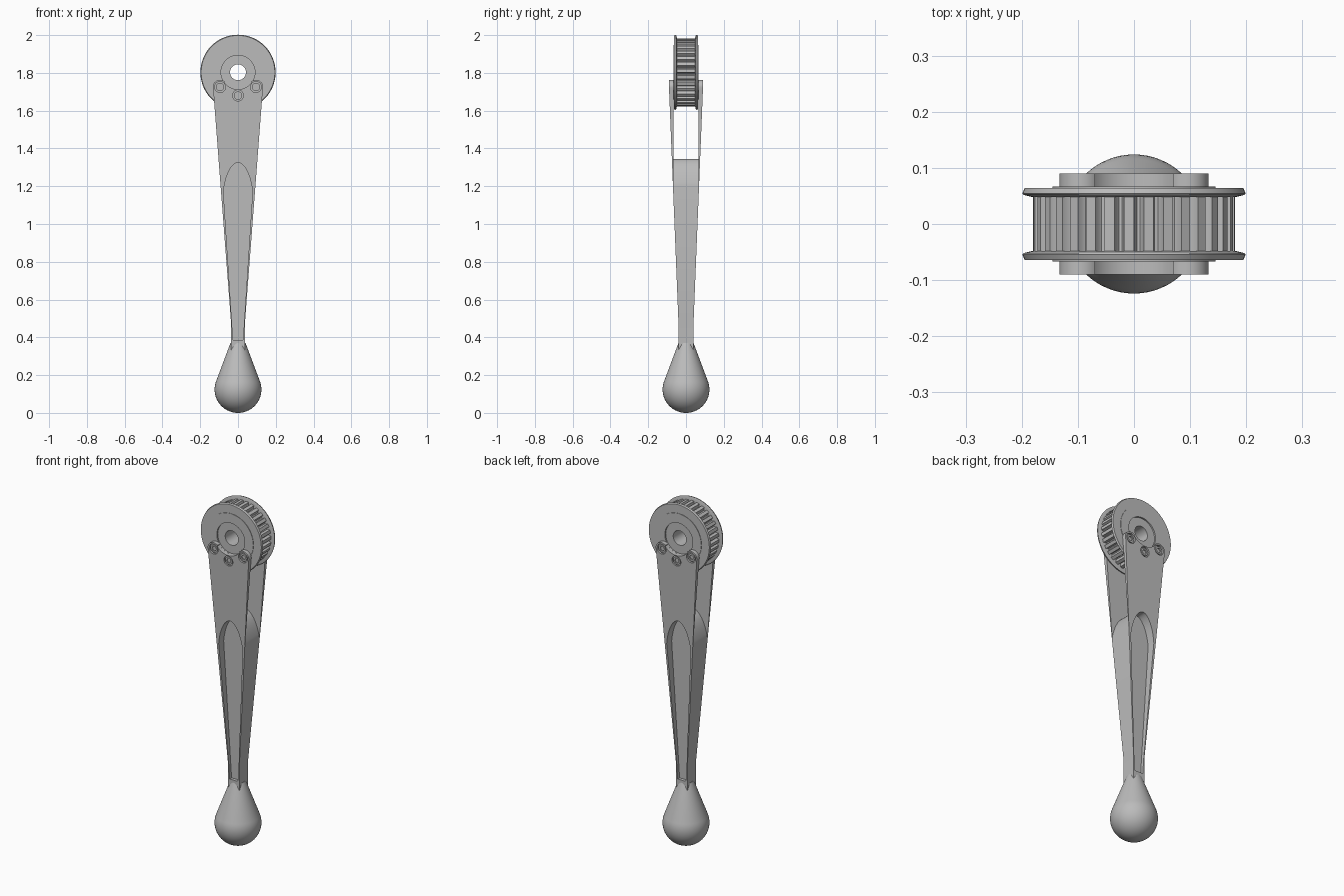
import bpy, bmesh, math
from mathutils import Matrix, Vector
from mathutils.geometry import interpolate_bezier

if "Cube" in bpy.data.objects:
    bpy.data.objects.remove(bpy.data.objects["Cube"])

grey = bpy.data.materials.new("plain grey")
grey.use_nodes = True
grey.diffuse_color = (0.5, 0.5, 0.5, 1)
grey.node_tree.nodes["Principled BSDF"].inputs["Base Color"].default_value = (0.5, 0.5, 0.5, 1)

HUB_Z = 1.803
BORE = 0.042


def finish(name, bm):
    bmesh.ops.recalc_face_normals(bm, faces=bm.faces)
    mesh = bpy.data.meshes.new(name)
    bm.to_mesh(mesh)
    bm.free()
    mesh.materials.append(grey)
    obj = bpy.data.objects.new(name, mesh)
    bpy.context.collection.objects.link(obj)
    return obj


def activate(obj):
    bpy.ops.object.select_all(action='DESELECT')
    obj.select_set(True)
    bpy.context.view_layer.objects.active = obj


def smooth(obj):
    activate(obj)
    bpy.ops.object.shade_smooth_by_angle(angle=math.radians(30))


def prism(name, outline, low, high, along='Y'):
    """Extrude an (a, z) outline along Y or X."""
    bm = bmesh.new()
    place = (lambda a, z: (a, low, z)) if along == 'Y' else (lambda a, z: (low, a, z))
    face = bm.faces.new([bm.verts.new(place(a, z)) for a, z in outline])
    new = bmesh.ops.extrude_face_region(bm, geom=[face])["geom"]
    shift = (0, high - low, 0) if along == 'Y' else (high - low, 0, 0)
    bmesh.ops.translate(bm, vec=shift, verts=[v for v in new if isinstance(v, bmesh.types.BMVert)])
    return finish(name, bm)


def lathe(name, profile, steps=64, closed=False, matrix=Matrix()):
    """Revolve an (r, z) profile around z, then place it."""
    bm = bmesh.new()
    verts = [bm.verts.new((r, 0, z)) for r, z in profile]
    edges = [bm.edges.new(p) for p in zip(verts, verts[1:])]
    if closed:
        edges.append(bm.edges.new((verts[-1], verts[0])))
    bmesh.ops.spin(bm, geom=verts + edges, cent=(0, 0, 0), axis=(0, 0, 1),
                   angle=2 * math.pi, steps=steps)
    bmesh.ops.remove_doubles(bm, verts=bm.verts, dist=0.0001)
    bm.transform(matrix)
    return finish(name, bm)


def boolean(obj, cutter, operation='DIFFERENCE'):
    mod = obj.modifiers.new("cut", 'BOOLEAN')
    mod.operation, mod.solver, mod.object = operation, 'EXACT', cutter
    activate(obj)
    bpy.ops.object.modifier_apply(modifier=mod.name)
    bpy.data.objects.remove(cutter)


def circle(x, z, radius, count=32, start=0.0, end=2 * math.pi):
    return [(x + radius * math.cos(start + (end - start) * i / count),
             z + radius * math.sin(start + (end - start) * i / count)) for i in range(count)]


def arch(half, base, top):
    """Rounded gothic arch from right shoulder over the top to the left."""
    pts = interpolate_bezier(Vector((half, base)), Vector((half * 0.88, base + (top - base) * 0.62)),
                             Vector((half * 0.4, top)), Vector((0, top)), 12)
    right = [(p.x, p.y) for p in pts]
    return right + [(-x, z) for x, z in reversed(right[:-1])]


def facing(x, z, side):
    """Matrix turning a z-axis part outward to the front or back."""
    return Matrix.Translation((x, 0, z)) @ Matrix.Rotation(-side * math.pi / 2, 4, 'X')


# Forked arm: front outline, scalloped around the hub, narrowed by a side wedge
BOLT_RING, BOSS = 0.123, 0.038
bolts = [(-0.095, 1.725), (0, HUB_Z - BOLT_RING), (0.095, 1.725)]
lobe = circle(0.095, 1.725, BOSS, 16, 0, math.radians(140))
scoop = [(x, z) for x, z in circle(0, HUB_Z, 0.09, 24, math.radians(-38), math.radians(-90))]
right = [(0.037, 0.3), (0.037, 0.48), (0.131, 1.71)] + lobe + scoop
arm = prism("forked_arm", right + [(0, HUB_Z - 0.09)] + [(-x, z) for x, z in reversed(right)], -0.2, 0.2)
wedge = [(0.04, 0.2), (0.04, 0.48), (0.09, 1.72), (0.09, 1.9)]
boolean(arm, prism("side_wedge", wedge + [(-y, z) for y, z in reversed(wedge)], -0.3, 0.3, 'X'), 'INTERSECT')

# Fork slot ending in an arched floor
slot = [(-0.3, 2), (0.3, 2), (0.3, 1.165)] + arch(0.096, 1.165, 1.345) + [(-0.3, 1.165)]
boolean(arm, prism("fork_slot", slot, -0.067, 0.067))

# Tapered arched pocket and bolt holes on both faces
pocket = [(-0.026, 0.385), (0.026, 0.385)] + arch(0.077, 1.17, 1.325)
for side in (-1, 1):
    low, high = sorted((side * 0.022, side * 0.2))
    boolean(arm, prism("pocket", pocket, low, high))
    for x, z in bolts:
        low, high = sorted((side * 0.078, side * 0.2))
        boolean(arm, prism("bolt_hole", circle(x, z, 0.029), low, high))
smooth(arm)

# Socket bolts sunk in the arm
for side, label in ((-1, "front"), (1, "back")):
    for i, (x, z) in enumerate(bolts):
        low, high = sorted((side * 0.074, side * 0.086))
        bolt = prism(f"{label}_bolt_{i + 1}", circle(x, z, 0.022), low, high)
        low, high = sorted((side * 0.079, side * 0.1))
        boolean(bolt, prism("hex_socket", circle(x, z, 0.014, 6), low, high))
        smooth(bolt)

# Toothed pulley wheel
TEETH = 32
outline = []
for i in range(TEETH):
    for part, radius in ((0, 0.180), (0.5, 0.180), (0.56, 0.168), (0.66, 0.163), (0.84, 0.163), (0.94, 0.168)):
        a = 2 * math.pi * (i + part) / TEETH
        outline.append((radius * math.cos(a), HUB_Z + radius * math.sin(a)))
wheel = prism("toothed_wheel", outline, -0.052, 0.052)
boolean(wheel, prism("bore", circle(0, HUB_Z, BORE, 48), -0.2, 0.2))
smooth(wheel)

# Flared flanges with a raised face and a sunken hub
flange = [(BORE, 0.05), (0.181, 0.048), (0.197, 0.052), (0.199, 0.054), (0.195, 0.064),
          (0.145, 0.064), (0.145, 0.0665), (0.09, 0.0665), (0.09, 0.058), (BORE, 0.058)]
for side, label in ((-1, "front"), (1, "back")):
    smooth(lathe(label + "_flange", flange, 96, True, facing(0, HUB_Z, side)))

# Teardrop knob: a ball running into a tangent cone
R, TILT = 0.124, math.radians(20.3)
ball = [(R * math.cos(a), R + R * math.sin(a))
        for a in (-math.pi / 2 + (TILT + math.pi / 2) * i / 20 for i in range(21))]
ball[0] = (0, 0)
smooth(lathe("teardrop_knob", ball + [(0.04, 0.37), (0, 0.37)]))
